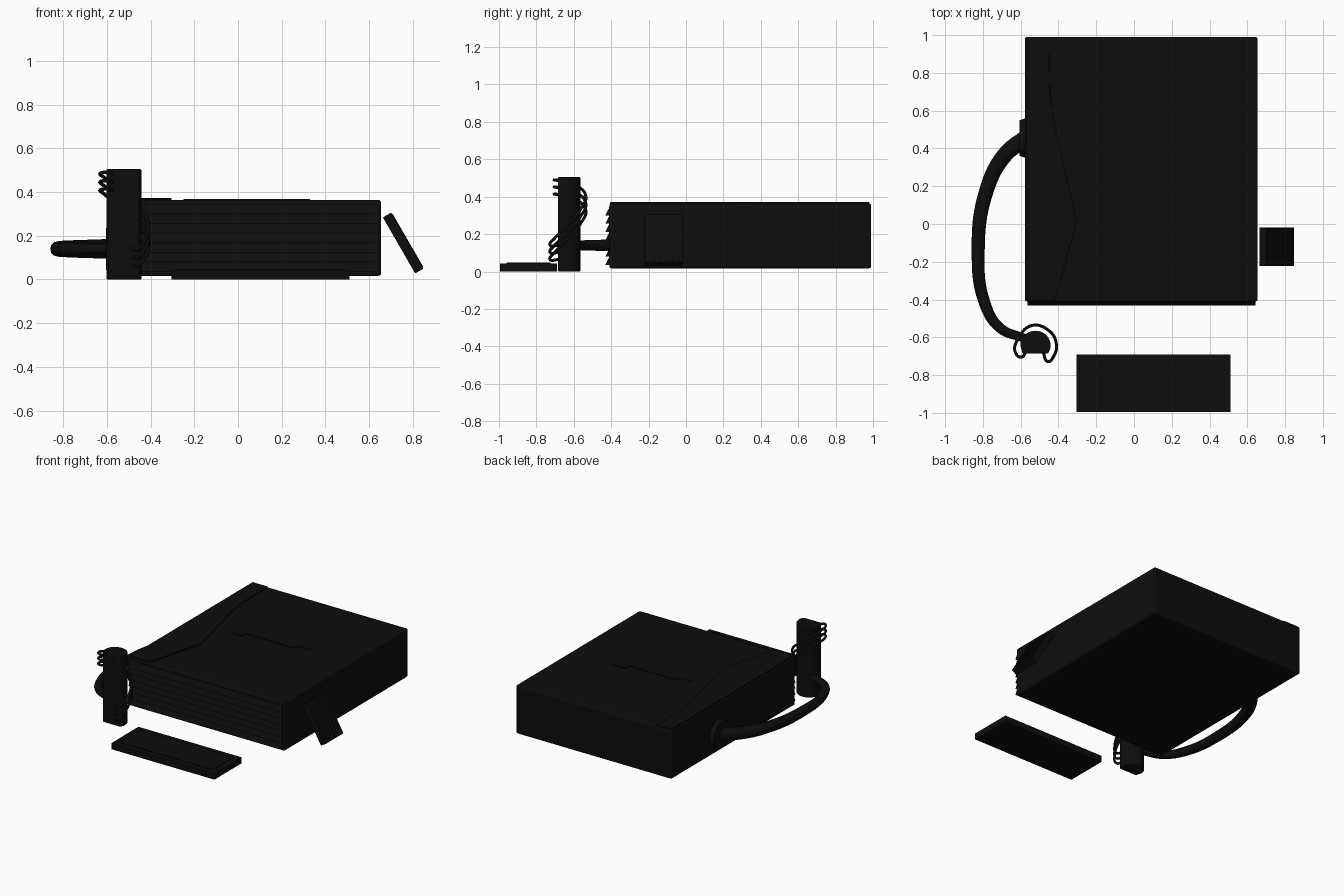
import bpy, bmesh, math
from mathutils import Vector, Matrix

if "Cube" in bpy.data.objects:
    bpy.data.objects.remove(bpy.data.objects["Cube"], do_unlink=True)

black = bpy.data.materials.new("matte black")
black.use_nodes = True
COLOUR = (0.004, 0.004, 0.004, 1)
black.diffuse_color = COLOUR
black.node_tree.nodes["Principled BSDF"].inputs["Base Color"].default_value = COLOUR


def finish(name, bm, bevel=0, smooth=False):
    bmesh.ops.recalc_face_normals(bm, faces=bm.faces)
    mesh = bpy.data.meshes.new(name)
    bm.to_mesh(mesh)
    bm.free()
    mesh.materials.append(black)
    ob = bpy.data.objects.new(name, mesh)
    bpy.context.collection.objects.link(ob)
    if bevel:
        mod = ob.modifiers.new("soft edges", "BEVEL")
        mod.width, mod.segments = bevel, 3
    if smooth:
        bpy.ops.object.select_all(action="DESELECT")
        ob.select_set(True)
        bpy.context.view_layer.objects.active = ob
        bpy.ops.object.shade_smooth_by_angle(angle=math.radians(35))
    return ob


def box(name, low, high, bevel=0, matrix=Matrix()):
    bm = bmesh.new()
    low, high = Vector(low), Vector(high)
    size = high - low
    place = Matrix.Translation((low + high) / 2) @ Matrix.Diagonal((*size, 1))
    bmesh.ops.create_cube(bm, size=1, matrix=matrix @ place)
    return finish(name, bm, bevel)


def prism(name, points, direction, bevel=0, smooth=False):
    bm = bmesh.new()
    face = bm.faces.new([bm.verts.new(p) for p in points])
    new = bmesh.ops.extrude_face_region(bm, geom=[face])["geom"]
    bmesh.ops.translate(bm, vec=direction,
                        verts=[g for g in new if isinstance(g, bmesh.types.BMVert)])
    return finish(name, bm, bevel, smooth)


def tube(name, points, radius, taper=None):
    curve = bpy.data.curves.new(name, "CURVE")
    curve.dimensions = "3D"
    curve.bevel_depth, curve.bevel_resolution = radius, 4
    curve.use_fill_caps = True
    curve.resolution_u = 8
    spline = curve.splines.new("BEZIER")
    spline.bezier_points.add(len(points) - 1)
    for i, (bp, p) in enumerate(zip(spline.bezier_points, points)):
        bp.co = p
        bp.handle_left_type = bp.handle_right_type = "AUTO"
        bp.radius = 1 if taper is None else 1 + (taper - 1) * i / (len(points) - 1)
    curve.materials.append(black)
    ob = bpy.data.objects.new(name, curve)
    bpy.context.collection.objects.link(ob)


# Main casing with the raised side cover on its top
box("casing", (-0.578, -0.41, 0.017), (0.655, 0.99, 0.364), 0.012)
edge = [(-0.57, -0.405), (-0.42, -0.405), (-0.38, -0.27), (-0.305, 0.01),
        (-0.33, 0.13), (-0.42, 0.52), (-0.445, 0.68), (-0.45, 0.98), (-0.57, 0.98)]
prism("side_cover", [(x, y, 0.355) for x, y in edge], (0, 0, 0.017), 0.003)

# Front louvres as one sawtooth profile
teeth, pitch, start = 7, 0.044, 0.036
saw = [(-0.405, start)]
for i in range(teeth):
    z = start + i * pitch
    saw += [(-0.431, z), (-0.412, z + pitch * 0.85), (-0.412, z + pitch)]
saw.append((-0.405, start + teeth * pitch))
prism("front_louvres", [(-0.565, y, z) for y, z in saw], (1.207, 0, 0))

# Stepped strip on the top of the casing
strip = [(-0.25, 0.272), (-0.15, 0.272), (-0.15, 0.314), (0.226, 0.314), (0.226, 0.352),
         (0.33, 0.352), (0.33, 0.376), (0.215, 0.376), (0.215, 0.334),
         (-0.145, 0.334), (-0.16, 0.296), (-0.25, 0.296)]
prism("top_strip", [(x, y, 0.36) for x, y in strip], (0, 0, 0.008))

# Slanted ribbed block beside the casing
lean = Matrix.Translation((0.756, -0.12, 0.167)) @ Matrix.Rotation(math.radians(-30), 4, "Y")
box("slanted_block", (-0.022, -0.102, -0.148), (0.022, 0.102, 0.148), 0.003, lean)
for i in range(6):
    y = -0.08 + i * 0.032
    box("block_rib", (0.018, y - 0.006, -0.14), (0.025, y + 0.006, 0.14), 0, lean)

# Low plate in front with a raised panel
box("front_plate", (-0.305, -0.995, 0.0), (0.51, -0.69, 0.044))
box("plate_panel", (-0.27, -0.96, 0.042), (0.475, -0.725, 0.049))

# Upright grip with a flat front and rounded back
outline = [(-0.6, -0.65), (-0.59, -0.685), (-0.455, -0.685), (-0.442, -0.66)]
outline += [(-0.522 + 0.08 * math.cos(a), -0.64 + 0.075 * math.sin(a))
            for a in [math.pi * k / 14 for k in range(15)]]
prism("grip", [(x, y, 0) for x, y in outline], (0, 0, 0.505), 0.006, True)

# Cable with its socket on the casing
bm = bmesh.new()
bmesh.ops.create_cone(bm, cap_ends=True, segments=32, radius1=0.105, radius2=0.095, depth=0.03,
                      matrix=Matrix.Translation((-0.59, 0.455, 0.14))
                      @ Matrix.Rotation(-math.pi / 2, 4, "Y"))
finish("cable_socket", bm, 0, True)
tube("cable", [(-0.57, 0.455, 0.14), (-0.68, 0.37, 0.14), (-0.78, 0.18, 0.14),
               (-0.825, -0.15, 0.14), (-0.79, -0.42, 0.14), (-0.71, -0.55, 0.14),
               (-0.58, -0.605, 0.14)], 0.046, 0.5)

# Three wires winding round the grip
wind = [(-0.575, -0.68, 0.485), (-0.595, -0.705, 0.49), (-0.628, -0.68, 0.487),
        (-0.61, -0.6, 0.465), (-0.54, -0.537, 0.41), (-0.45, -0.565, 0.33),
        (-0.412, -0.63, 0.25), (-0.425, -0.7, 0.18), (-0.46, -0.727, 0.14),
        (-0.48, -0.68, 0.14)]
for drop in (0, 0.038, 0.076):
    tube("grip_wire", [(x, y, z - drop) for x, y, z in wind], 0.008)
